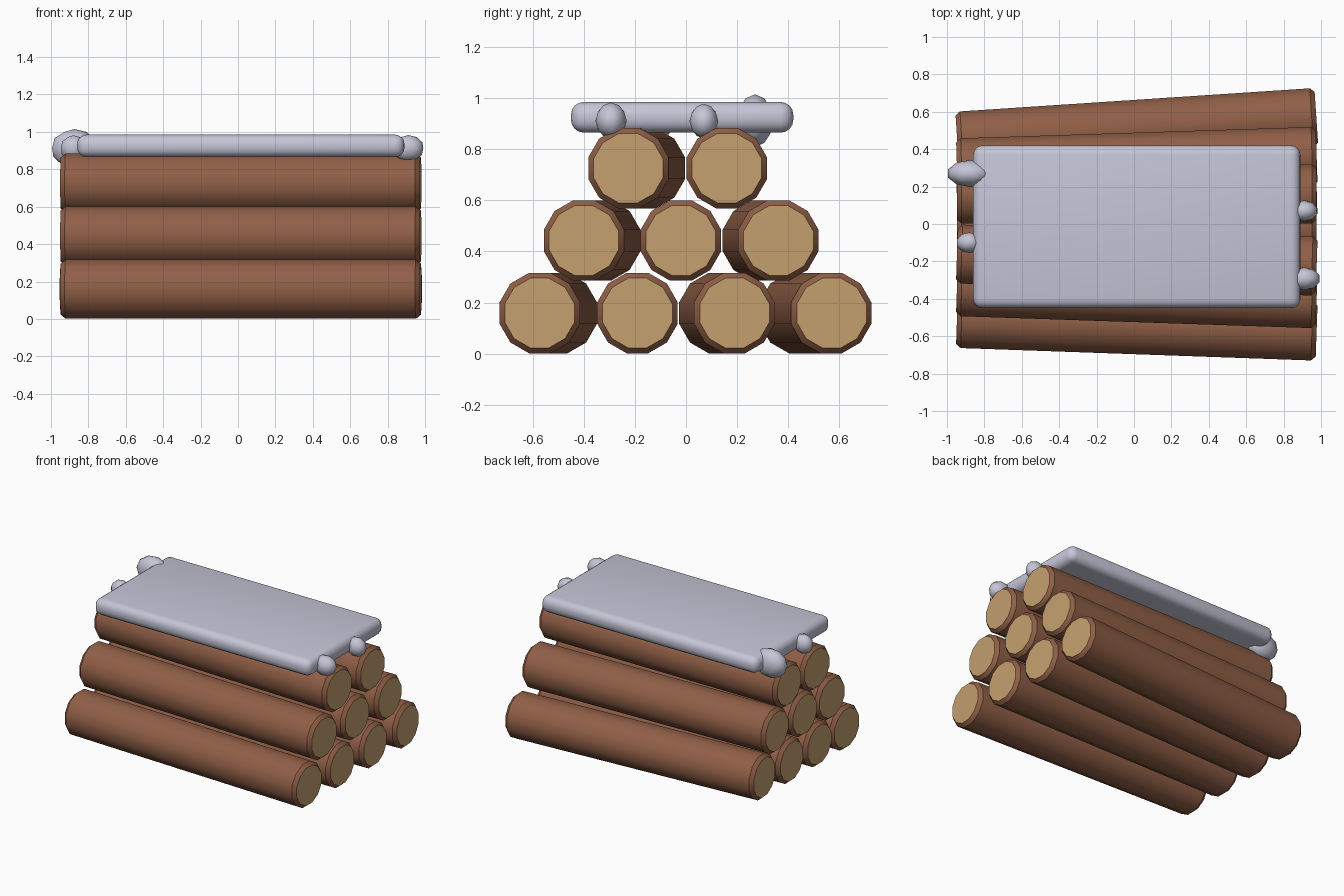
import bpy, bmesh, math
from mathutils import Vector

if "Cube" in bpy.data.objects:
    bpy.data.objects.remove(bpy.data.objects["Cube"])


def material(name, col):
    m = bpy.data.materials.new(name)
    m.diffuse_color = (*col, 1)
    m.use_nodes = True
    m.node_tree.nodes["Principled BSDF"].inputs["Base Color"].default_value = m.diffuse_color
    return m


BARK = material("bark brown", (0.28, 0.115, 0.062))
WOOD = material("cut wood tan", (0.56, 0.355, 0.16))
SNOW = material("snow grey", (0.56, 0.56, 0.68))


def finish(bm, name, mats, angle=35):
    me = bpy.data.meshes.new(name)
    bm.to_mesh(me)
    bm.free()
    ob = bpy.data.objects.new(name, me)
    bpy.context.collection.objects.link(ob)
    for m in mats:
        me.materials.append(m)
    bpy.ops.object.select_all(action='DESELECT')
    bpy.context.view_layer.objects.active = ob
    ob.select_set(True)
    bpy.ops.object.shade_smooth_by_angle(angle=math.radians(angle))
    return ob


# Log: twelve-sided cylinder with chamfered ends and tan cut faces
def log(name, y_left, y_right, z):
    bm = bmesh.new()
    r, half, n = 0.163, 0.962, 12
    rings = []
    for x, rad in ((-half, 0.141), (-half + 0.025, r), (half - 0.025, r), (half, 0.141)):
        rings.append([bm.verts.new((x, rad * math.cos((i + .5) * math.tau / n),
                                    rad * math.sin((i + .5) * math.tau / n))) for i in range(n)])
    for a, b in zip(rings, rings[1:]):
        for i in range(n):
            bm.faces.new((a[i], a[(i + 1) % n], b[(i + 1) % n], b[i]))
    for ring in (rings[0], rings[-1]):
        bm.faces.new(ring).material_index = 1
    bmesh.ops.recalc_face_normals(bm, faces=bm.faces)
    ob = finish(bm, name, [BARK, WOOD])
    ob.location = (0.015, (y_left + y_right) / 2, z)
    ob.rotation_euler.z = math.atan2(y_right - y_left, 2 * half)


# Three stacked rows, splayed slightly towards the right end
rows = [
    ("bottom", 0.159, [(-0.505, -0.573), (-0.19, -0.19), (0.13, 0.19), (0.443, 0.57)]),
    ("middle", 0.443, [(-0.335, -0.40), (-0.02, -0.02), (0.30, 0.362)]),
    ("top", 0.726, [(-0.16, -0.226), (0.16, 0.16)]),
]
for label, z, logs in rows:
    for i, (yl, yr) in enumerate(logs):
        log(f"{label}_log_{i + 1}", yl, yr, z)

# Snow slab with rounded edges
bm = bmesh.new()
bmesh.ops.create_cube(bm, size=1)
bmesh.ops.scale(bm, vec=(1.75, 0.87, 0.12), verts=bm.verts)
bmesh.ops.bevel(bm, geom=bm.edges[:], offset=0.05, segments=4, profile=0.5, affect='EDGES')
finish(bm, "snow_slab", [SNOW]).location = (0.015, -0.015, 0.925)

# Snow clumps hanging over the ends
clumps = [((-0.875, 0.27, 0.912), (0.125, 0.072, 0.103)),
          ((-0.88, -0.10, 0.912), (0.07, 0.055, 0.07)),
          ((0.91, 0.07, 0.91), (0.072, 0.056, 0.068)),
          ((0.91, -0.293, 0.912), (0.085, 0.061, 0.071))]
for i, (loc, size) in enumerate(clumps):
    bm = bmesh.new()
    bmesh.ops.create_icosphere(bm, subdivisions=2, radius=1)
    bmesh.ops.scale(bm, vec=size, verts=bm.verts)
    finish(bm, f"snow_clump_{i + 1}", [SNOW], 60).location = loc
